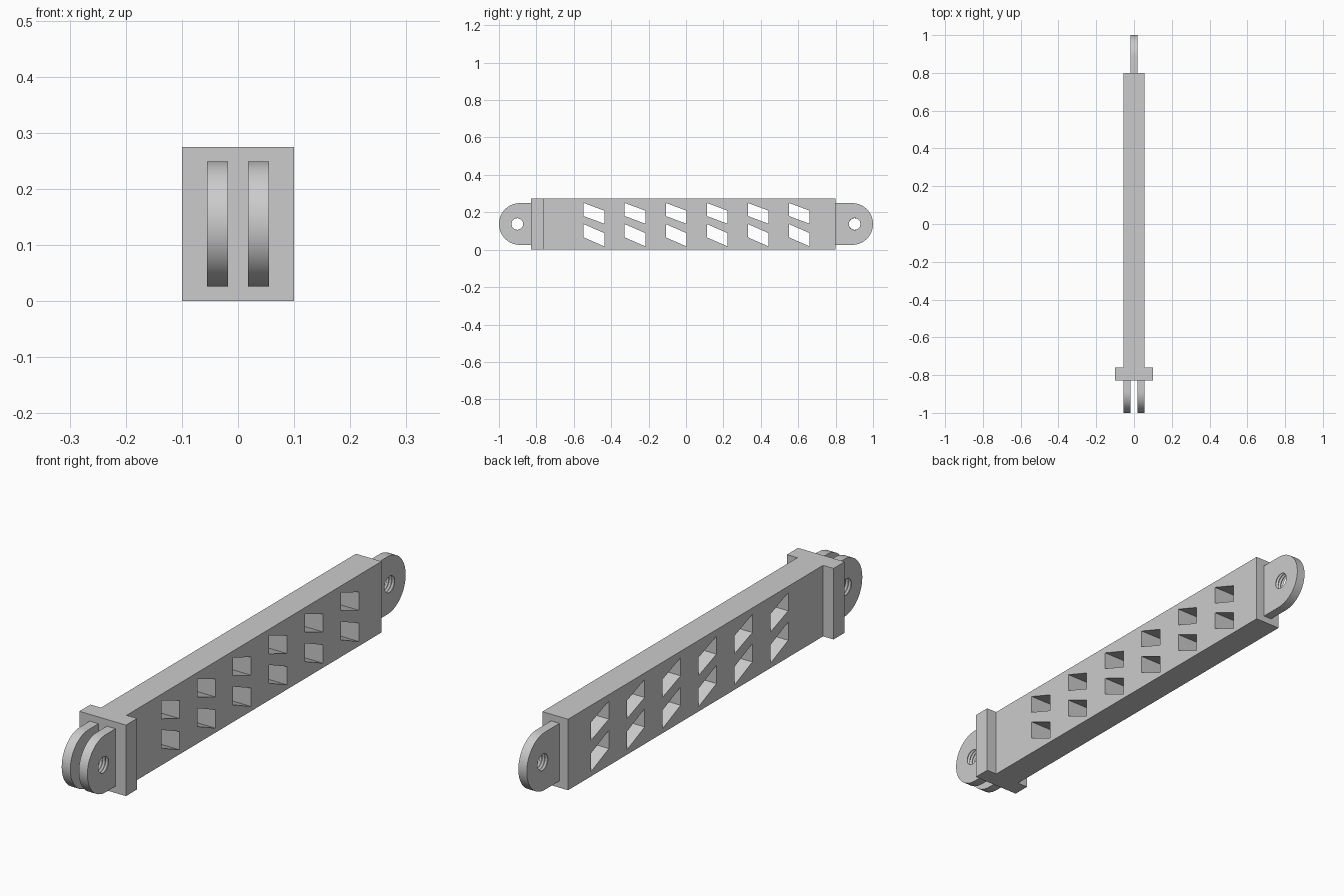
import bpy, bmesh, math

if "Cube" in bpy.data.objects:
    bpy.data.objects.remove(bpy.data.objects["Cube"])

grey = bpy.data.materials.new("grey metal")
grey.diffuse_color = (0.6, 0.6, 0.6, 1)
grey.use_nodes = True
grey.node_tree.nodes["Principled BSDF"].inputs["Base Color"].default_value = grey.diffuse_color
ZC = 0.1375      # lug centre height


def finish(name, bm, hidden=False):
    bmesh.ops.recalc_face_normals(bm, faces=bm.faces)
    me = bpy.data.meshes.new(name)
    bm.to_mesh(me)
    bm.free()
    me.materials.append(grey)
    ob = bpy.data.objects.new(name, me)
    bpy.context.collection.objects.link(ob)
    ob.hide_render = hidden
    ob.hide_viewport = False
    return ob


def add_prism(bm, outline, x0, x1):
    """Extrude a (y, z) outline along x."""
    a = [bm.verts.new((x0, y, z)) for y, z in outline]
    b = [bm.verts.new((x1, y, z)) for y, z in outline]
    bm.faces.new(a)
    bm.faces.new(b[::-1])
    n = len(a)
    for i in range(n):
        j = (i + 1) % n
        bm.faces.new((a[i], a[j], b[j], b[i]))


def rect(y0, y1, z0, z1):
    return [(y0, z0), (y1, z0), (y1, z1), (y0, z1)]


def cut(ob, cutter):
    m = ob.modifiers.new("cut", 'BOOLEAN')
    m.operation, m.solver, m.object = 'DIFFERENCE', 'EXACT', cutter
    bpy.context.view_layer.objects.active = ob
    bpy.ops.object.modifier_apply(modifier=m.name)


def smooth(ob):
    bpy.ops.object.select_all(action='DESELECT')
    ob.select_set(True)
    bpy.context.view_layer.objects.active = ob
    bpy.ops.object.shade_smooth_by_angle(angle=math.radians(25))


# Beam with two rows of slanted windows
bm = bmesh.new()
add_prism(bm, rect(-0.76, 0.80, 0, 0.275), -0.055, 0.055)
beam = finish("beam", bm)
bm = bmesh.new()
for i in range(6):
    y0 = -0.547 + i * 0.2195
    y1 = y0 + 0.11
    for left, right in (((0.18, 0.25), (0.139, 0.209)), ((0.066, 0.137), (0.018, 0.089))):
        add_prism(bm, [(y0, left[0]), (y1, right[0]), (y1, right[1]), (y0, left[1])], -0.2, 0.2)
windows = finish("window_cutter", bm, True)
cut(beam, windows)

# Collar at the fork end
bm = bmesh.new()
add_prism(bm, rect(-0.828, -0.76, 0, 0.275), -0.1, 0.1)
finish("collar", bm)


def threaded_cutter(side):
    """Lathed rod with ridges, lying along x."""
    bm = bmesh.new()
    seg, rings = 32, []
    for k in range(-13, 14):
        r = 0.031 if k % 2 else 0.037
        rings.append([bm.verts.new((k * 0.0061, side * 0.902 + r * math.cos(2 * math.pi * s / seg),
                                    ZC + r * math.sin(2 * math.pi * s / seg))) for s in range(seg)])
    for a, b in zip(rings, rings[1:]):
        for s in range(seg):
            t = (s + 1) % seg
            bm.faces.new((a[s], a[t], b[t], b[s]))
    bm.faces.new(rings[0])
    bm.faces.new(rings[-1])
    return finish("thread_cutter", bm, True)


def lug(name, side, root, x0, x1, cutter):
    """Round-ended plate with a threaded pin hole."""
    r = 0.1115
    pts = [(side * root, ZC - r)]
    for s in range(33):
        a = -math.pi / 2 + math.pi * s / 32
        pts.append((side * (1 - r + r * math.cos(a)), ZC + r * math.sin(a)))
    pts.append((side * root, ZC + r))
    bm = bmesh.new()
    add_prism(bm, pts, x0, x1)
    ob = finish(name, bm)
    cut(ob, cutter)
    smooth(ob)


# Fork lugs at the front, single tongue at the back
front_thread, back_thread = threaded_cutter(-1), threaded_cutter(1)
lug("fork_lug_left", -1, 0.828, -0.055, -0.018, front_thread)
lug("fork_lug_right", -1, 0.828, 0.018, 0.055, front_thread)
lug("tongue_lug", 1, 0.80, -0.018, 0.018, back_thread)

for helper in (windows, front_thread, back_thread):
    bpy.data.objects.remove(helper)
